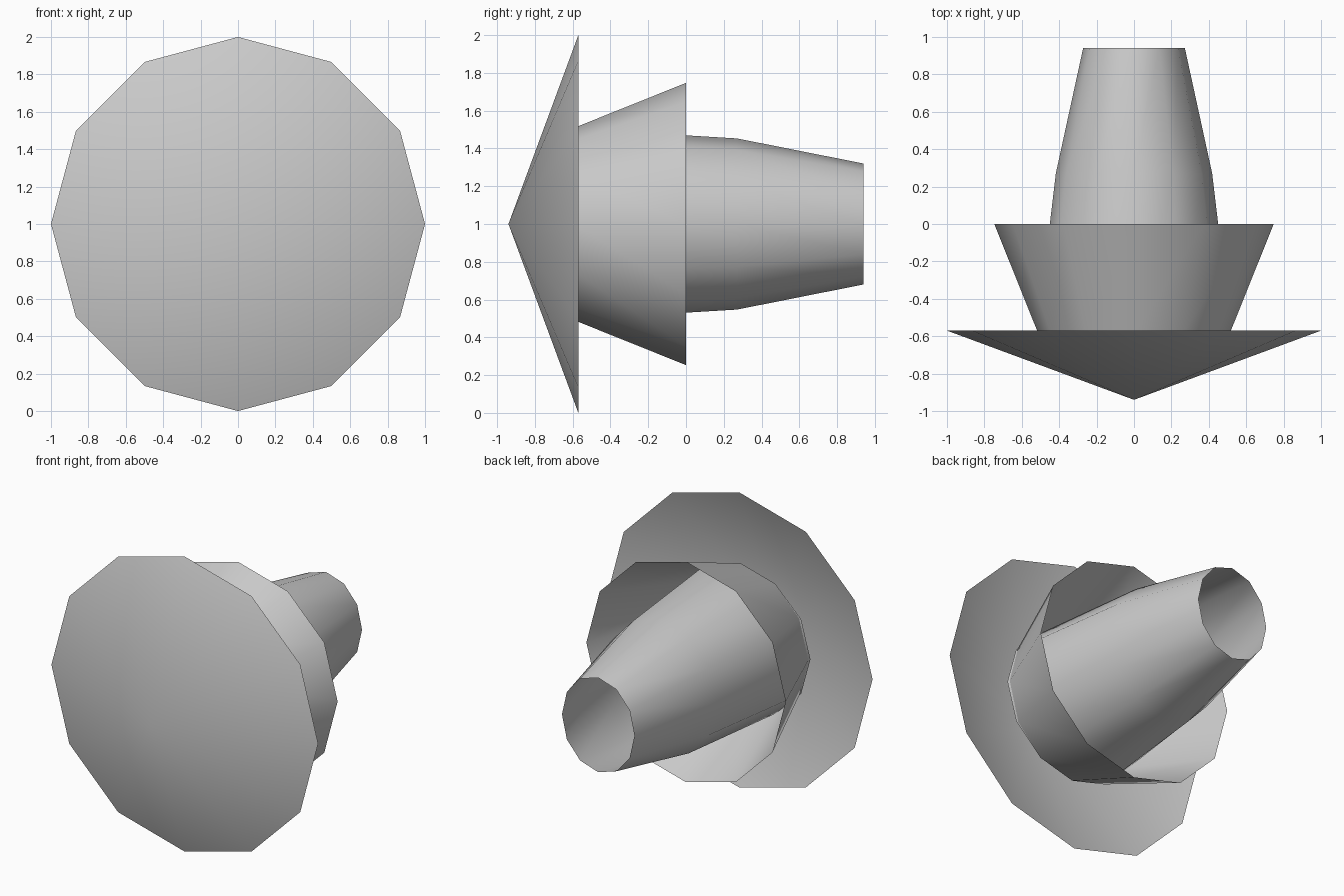
import bpy
import bmesh
from math import cos, sin, tau

if "Cube" in bpy.data.objects:
    bpy.data.objects.remove(bpy.data.objects["Cube"])

SIDES = 12
CENTRE_Z = 1.0


def shell(name, rings, apex_y=None):
    """Open smooth shell around the y axis; rings are (y, x radius, z radius)."""
    bm = bmesh.new()
    loops = []
    for y, rx, rz in rings:
        loops.append([bm.verts.new((rx * cos(tau * i / SIDES), y,
                                    CENTRE_Z + rz * sin(tau * i / SIDES)))
                      for i in range(SIDES)])
    for a, b in zip(loops, loops[1:]):
        for i in range(SIDES):
            j = (i + 1) % SIDES
            bm.faces.new((a[j], a[i], b[i], b[j]))
    if apex_y is not None:
        tip = bm.verts.new((0, apex_y, CENTRE_Z))
        for i in range(SIDES):
            bm.faces.new((tip, loops[0][i], loops[0][(i + 1) % SIDES]))
    bmesh.ops.recalc_face_normals(bm, faces=bm.faces[:])
    # Make the shell's outside face away from the axis
    f = max(bm.faces, key=lambda k: k.calc_center_median().z)
    if f.normal.z < 0:
        bmesh.ops.reverse_faces(bm, faces=bm.faces[:])
    for f in bm.faces:
        f.smooth = True
    mesh = bpy.data.meshes.new(name)
    bm.to_mesh(mesh)
    bm.free()
    obj = bpy.data.objects.new(name, mesh)
    bpy.context.collection.objects.link(obj)
    return obj


# Wide shallow cone at the front, open at the back
shell("front_cone", [(-0.57, 1.0, 1.0)], apex_y=-0.94)

# Flared middle skirt, open towards the back
shell("flared_skirt", [(-0.59, 0.51, 0.51), (0.0, 0.747, 0.747)])

# Tapering rear tube, slightly flattened sideways at its open end
shell("rear_tube", [(-0.59, 0.52, 0.505), (0.27, 0.418, 0.453), (0.94, 0.272, 0.32)])
